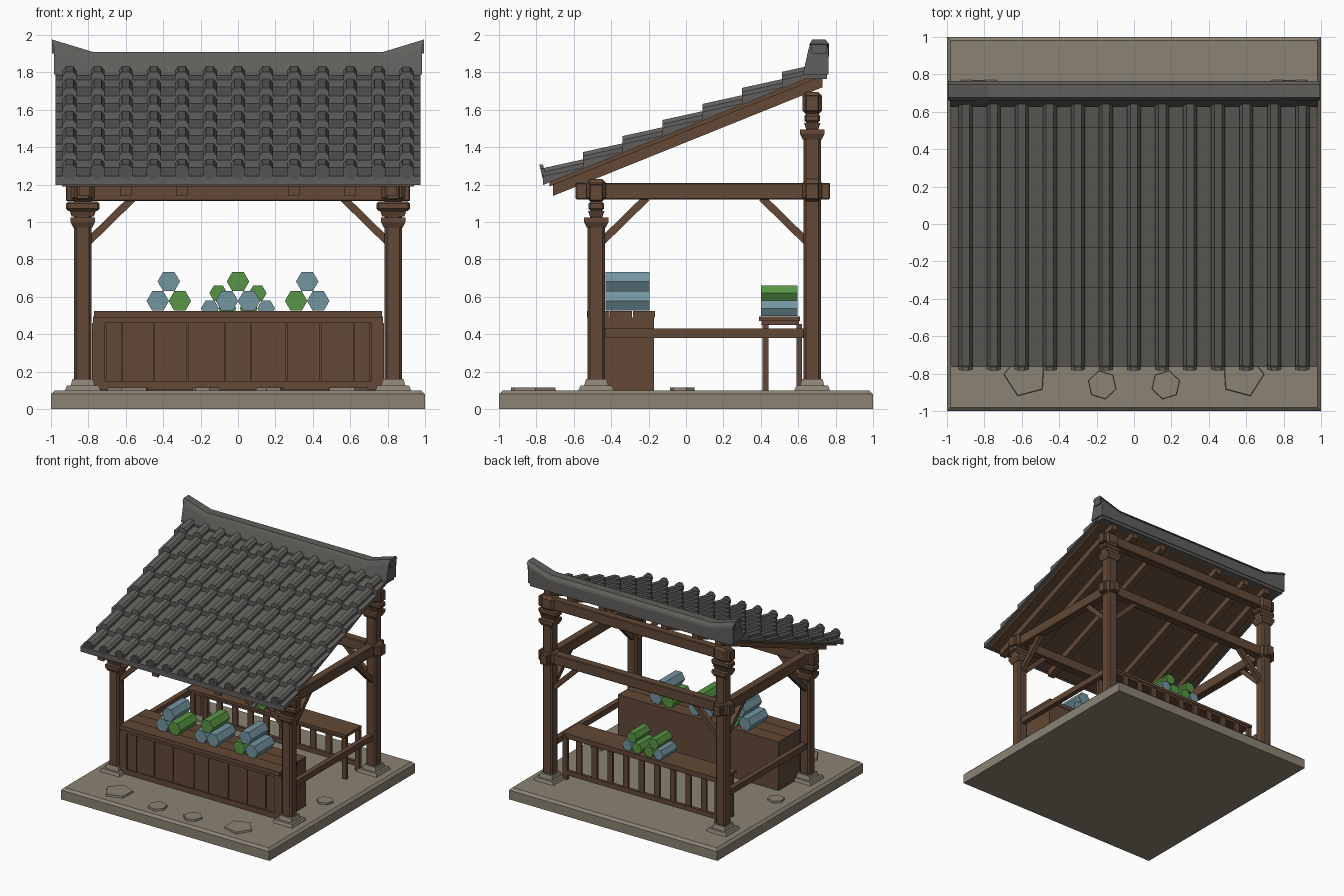
import bpy, bmesh, math
from mathutils import Vector

cube = bpy.data.objects.get("Cube")
if cube:
    bpy.data.objects.remove(cube, do_unlink=True)


def material(name, rgb):
    mat = bpy.data.materials.new(name)
    mat.use_nodes = True
    linear = [(c / 255) ** 2.2 for c in rgb] + [1]
    mat.diffuse_color = linear
    mat.node_tree.nodes["Principled BSDF"].inputs["Base Color"].default_value = linear
    return mat


STONE = material("warm stone", (138, 129, 115))
TILE = material("grey roof tile", (97, 95, 92))
WOOD = material("brown wood", (98, 74, 57))
GREEN = material("green roll", (88, 148, 70))
BLUE = material("blue roll", (114, 148, 158))


def finish(name, bm, mat, bevel=0):
    bmesh.ops.recalc_face_normals(bm, faces=bm.faces)
    mesh = bpy.data.meshes.new(name)
    bm.to_mesh(mesh)
    bm.free()
    mesh.materials.append(mat)
    ob = bpy.data.objects.new(name, mesh)
    bpy.context.collection.objects.link(ob)
    if bevel:
        mod = ob.modifiers.new("chamfer", "BEVEL")
        mod.width, mod.segments = bevel, 1
    return ob


def box(name, mid, half, z0, z1, mat=WOOD, bevel=0, inset=0):
    """Upright block; inset draws the top in (or flares it when negative)."""
    bm = bmesh.new()
    bmesh.ops.create_cube(bm, size=2)
    for v in bm.verts:
        top = v.co.z > 0
        for i in (0, 1):
            v.co[i] = mid[i] + v.co[i] * (half[i] - (inset if top else 0))
        v.co.z = z1 if top else z0
    return finish(name, bm, mat, bevel)


def bar(name, a, b, wide, deep, mat=WOOD):
    """Sloping timber between two points."""
    a, b = Vector(a), Vector(b)
    bm = bmesh.new()
    bmesh.ops.create_cube(bm, size=1)
    ob = finish(name, bm, mat)
    ob.location = (a + b) / 2
    ob.scale = (wide, deep, (b - a).length)
    ob.rotation_mode = "QUATERNION"
    ob.rotation_quaternion = (b - a).to_track_quat("Z", "Y")
    return ob


def loft(name, rings, mat):
    """Skin a row of matching closed sections and cap both ends."""
    bm = bmesh.new()
    loops = [[bm.verts.new(p) for p in ring] for ring in rings]
    n = len(loops[0])
    for a, b in zip(loops, loops[1:]):
        for i in range(n):
            j = (i + 1) % n
            bm.faces.new((a[i], a[j], b[j], b[i]))
    bm.faces.new(loops[0])
    bm.faces.new(loops[-1])
    return finish(name, bm, mat)


def disc(r, sides, turn=0):
    angles = [turn + math.tau * i / sides for i in range(sides)]
    return [(r * math.cos(a), r * math.sin(a)) for a in angles]


# Stone floor and stepping stones
box("floor_slab", (0, 0), (1, 1), 0, 0.08, STONE)
box("floor_top", (0, 0), (1, 1), 0.08, 0.1, STONE, inset=0.02)
for s in (-1, 1):
    for x, y, r, n in ((0.58, -0.81, 0.12, 5), (0.17, -0.86, 0.08, 6), (0.85, -0.02, 0.07, 6)):
        ring = disc(r, n, 0.3 if n == 6 else -1.2)
        loft("stepping_stone", [[(s * (x + k * u), y + k * v, z) for u, v in ring]
                                for z, k in ((0.09, 1), (0.116, 0.95))], STONE)

# Posts with footings and stepped capitals
PX, FRONT, REAR = 0.83, -0.48, 0.675
for s in (-1, 1):
    for y, top in ((FRONT, 1.0), (REAR, 1.47)):
        p = (s * PX, y)
        box("footing_plate", p, (0.095, 0.095), 0.1, 0.125, STONE, inset=0.01)
        box("footing_block", p, (0.065, 0.065), 0.125, 0.16, STONE, inset=0.01)
        box("post", p, (0.046, 0.046), 0.15, top, bevel=0.012)
        box("capital_flare", p, (0.05, 0.05), top - 0.03, top, inset=-0.015)
        box("capital_plate", p, (0.066, 0.066), top, top + 0.025)
        box("capital_neck", p, (0.034, 0.034), top + 0.025, top + 0.06)
        box("capital_bracket", p, (0.06, 0.034), top + 0.03, top + 0.06, inset=-0.01)
        box("capital_arm", p, (0.09, 0.042), top + 0.06, top + 0.11, bevel=0.012)
    for y, z in ((FRONT, 1.11), (REAR, 1.11), (REAR, 1.575)):
        box("joint_block", (s * PX, y), (0.065, 0.053), z, z + 0.12, bevel=0.02)

    # Side beams, side rails and diagonal braces
    box("side_beam", (s * PX, 0.09), (0.035, 0.68), 1.12, 1.21, bevel=0.006)
    box("side_rail", (s * PX, 0.1), (0.022, 0.55), 0.38, 0.43)
    for y, d in ((FRONT, 1), (REAR, -1)):
        bar("side_brace", (s * PX, y + d * 0.03, 0.895), (s * PX, y + d * 0.27, 1.13), 0.04, 0.04)
        bar("cross_brace", (s * 0.8, y, 0.895), (s * 0.56, y, 1.13), 0.04, 0.04)

# Long beams across the front and back
for name, y, z in (("front_beam", FRONT, 1.112), ("rear_middle_beam", REAR, 1.12),
                   ("rear_top_beam", REAR, 1.59)):
    box(name, (0, y), (0.92, 0.036), z, z + 0.09, bevel=0.006)

# Rafters and roof deck
SLOPE = 0.403


def deck(y):
    return 1.21 + SLOPE * (y + 0.71)


for x in (0.3, 0.6, 0.82):
    for s in (-1, 1):
        rect = [(s * x - 0.03, -0.07), (s * x + 0.03, -0.07), (s * x + 0.03, 0), (s * x - 0.03, 0)]
        loft("rafter", [[(u, y, deck(y) + v) for u, v in rect] for y in (-0.71, 0.73)], WOOD)
rect = [(-0.94, -0.012), (0.94, -0.012), (0.94, 0.012), (-0.94, 0.012)]
loft("roof_deck", [[(u, y, deck(y) + v) for u, v in rect] for y in (-0.73, 0.75)], WOOD)

# Overlapping tile courses with rounded cover tiles
STEP, EAVE = 0.213, -0.765
COVER = [(-0.037, -0.015), (-0.037, 0.022), (-0.02, 0.043), (0.02, 0.043), (0.037, 0.022), (0.037, -0.015)]
columns = [0.15 * i for i in range(-6, 7)]
for row in range(7):
    y0 = EAVE + row * STEP
    ends = ((y0, 0.057), (y0 + STEP, 0.018))
    loft("tile_course", [[(x, y, deck(y) + z) for x, z in
                          ((-0.975, 0.01), (0.975, 0.01), (0.975, h), (-0.975, h))]
                         for y, h in ends], TILE)
    for x in columns:
        loft("cover_tile", [[(x + u, y, deck(y) + h + v) for u, v in COVER] for y, h in ends], TILE)
for x in columns:
    ring = disc(0.041, 8, math.pi / 8)
    loft("eave_cap", [[(x + u, y - 0.25 * v, 1.27 + v) for u, v in ring] for y in (-0.775, -0.755)], TILE)

# Ridge with upswept ends
STATIONS = ((-0.985, 0.06), (-0.77, 0), (0.77, 0), (0.985, 0.06))
BODY = [(0.625, 1.79), (0.655, 1.865), (0.665, 1.89), (0.755, 1.89), (0.762, 1.865), (0.762, 1.79)]
loft("ridge", [[(x, y, z + (lift if z > 1.8 else 0)) for y, z in BODY] for x, lift in STATIONS], TILE)
CAP = [(0.66, 1.885), (0.675, 1.91), (0.745, 1.91), (0.765, 1.885)]
loft("ridge_cap", [[(x * 1.01, y, z + lift * 1.1) for y, z in CAP] for x, lift in STATIONS], TILE)
for s in (-1, 1):
    box("ridge_end", (s * 0.98, 0.71), (0.015, 0.04), 1.9, 1.95, TILE)
box("ridge_foot", (0, 0.69), (0.97, 0.065), 1.765, 1.8, TILE)

# Counter with framed board front and plank top
box("counter_body", (0, -0.33), (0.77, 0.16), 0.1, 0.49)
box("counter_top_rail", (0, -0.495), (0.775, 0.018), 0.46, 0.495)
box("counter_bottom_rail", (0, -0.495), (0.775, 0.018), 0.105, 0.15)
for s in (-1, 1):
    box("counter_stile", (s * 0.745, -0.495), (0.035, 0.018), 0.15, 0.46)
edges = (-0.71, -0.62, -0.45, -0.27, -0.07, 0.07, 0.26, 0.44, 0.62, 0.71)
for a, b in zip(edges, edges[1:]):
    box("counter_board", ((a + b) / 2, -0.49), ((b - a) / 2 - 0.003, 0.012), 0.15, 0.46)
for i in range(3):
    box("counter_plank", (0, -0.469 + i * 0.122), (0.77, 0.0595), 0.49, 0.525)

# Rear bench with slatted back
box("bench_seat", (0, 0.5), (0.76, 0.11), 0.472, 0.495)
box("bench_apron", (0, 0.505), (0.73, 0.1), 0.45, 0.472)
for s in (-1, 1):
    for y in (0.425, 0.605):
        box("bench_leg", (s * 0.73, y), (0.02, 0.015), 0.1, 0.455)
box("bench_lower_rail", (0, 0.605), (0.73, 0.013), 0.14, 0.18)
for i in range(9):
    box("bench_slat", (0.15 * (i - 4), 0.605), (0.025, 0.009), 0.18, 0.455)


# Six-sided rolls stacked on the counter and bench
def roll(x, z, r, y0, y1, mat):
    loft("stacked_roll", [[(x + u, y, z + v) for u, v in disc(r, 6)] for y in (y0, y1)], mat)


for x, top, left, right in ((-0.37, BLUE, BLUE, GREEN), (0, GREEN, BLUE, BLUE), (0.37, BLUE, GREEN, BLUE)):
    for dx, z, mat in ((0, 0.682, top), (-0.059, 0.578, left), (0.059, 0.578, right)):
        roll(x + dx, z, 0.06, -0.43, -0.195, mat)
for s in (-1, 1):
    for x, z, mat in ((0.105, 0.62, GREEN), (0.057, 0.538, GREEN), (0.15, 0.538, BLUE)):
        roll(s * x, z, 0.048, 0.4, 0.595, mat)
